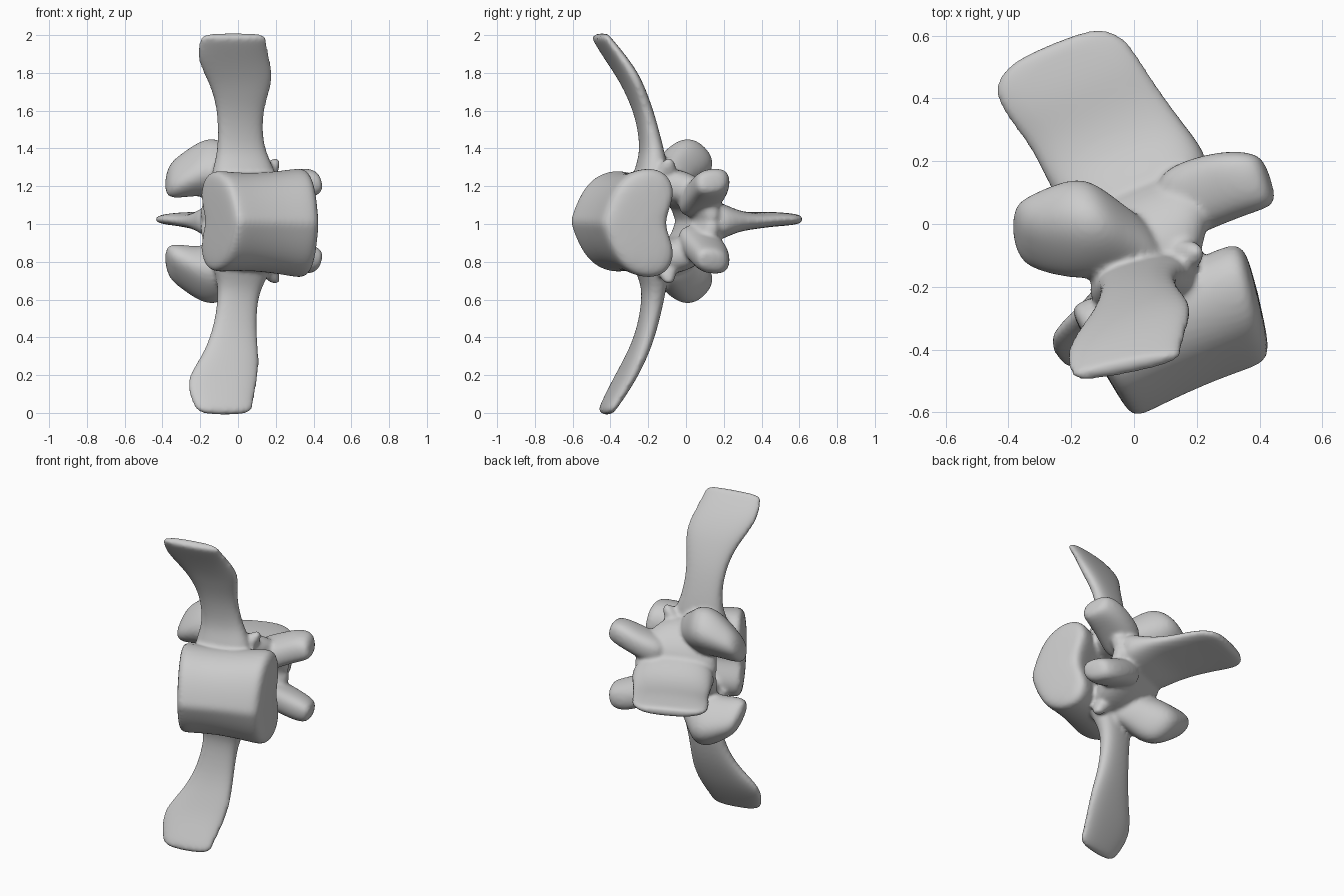
import bpy, bmesh
from math import cos, sin, pi
from mathutils import Vector

if "Cube" in bpy.data.objects:
    bpy.data.objects.remove(bpy.data.objects["Cube"])

bone = bpy.data.materials.new("bone grey")
bone.use_nodes = True
COLOR = (0.6, 0.6, 0.6, 1)
bone.diffuse_color = COLOR
bone.node_tree.nodes["Principled BSDF"].inputs["Base Color"].default_value = COLOR

MID = 1.015                                 # height of the mirror plane
AXIS = Vector((0.92, 0.38, 0))              # direction of the spine
SIDES = 16
parts = []


def skin(name, rings, mirror=False):
    """Closed skin through a list of equal rings, mirrored in height if asked."""
    bm = bmesh.new()
    for flip in ((False, True) if mirror else (False,)):
        loops = []
        for ring in rings:
            pts = [Vector((p.x, p.y, 2 * MID - p.z)) if flip else p for p in ring]
            loops.append([bm.verts.new(p) for p in pts])
        n = len(loops[0])
        for a, b in zip(loops, loops[1:]):
            for i in range(n):
                bm.faces.new((a[i], a[(i + 1) % n], b[(i + 1) % n], b[i]))
        bm.faces.new(loops[0][::-1])
        bm.faces.new(loops[-1])
    bmesh.ops.recalc_face_normals(bm, faces=bm.faces)
    mesh = bpy.data.meshes.new(name)
    bm.to_mesh(mesh)
    bm.free()
    mesh.materials.append(bone)
    obj = bpy.data.objects.new(name, mesh)
    bpy.context.collection.objects.link(obj)
    parts.append(obj)


def oval(center, u, v, a, b):
    """Slightly squared oval with half sizes a along u and b along v."""
    ring = []
    for i in range(SIDES):
        c, s = cos(2 * pi * i / SIDES), sin(2 * pi * i / SIDES)
        c, s = [abs(k) ** 0.8 * (1 if k > 0 else -1) for k in (c, s)]
        ring.append(Vector(center) + u * a * c + v * b * s)
    return ring


def loft(name, u, stations, v=None, mirror=False):
    """Ovals along a path; each station is x, y, z, half width, half thickness."""
    u = Vector(u).normalized()
    centers = [Vector(s[:3]) for s in stations]
    rings = []
    for i, s in enumerate(stations):
        way = centers[min(i + 1, len(centers) - 1)] - centers[max(i - 1, 0)]
        w = Vector(v).normalized() if v else way.cross(u).normalized()
        rings.append(oval(centers[i], u, w, s[3], s[4]))
    skin(name, rings, mirror)


# Body: kidney outline with a ventral keel, swept between two tilted end faces
HALF = [(0, 0), (.03, .14), (.12, .47), (.3, .84), (.6, 1), (.88, .93), (1, .6), (.93, .28), (.85, 0)]
OUTLINE = HALF + [(d, -z) for d, z in HALF[-2:0:-1]]
ventral = Vector((0, -.62, 0)), Vector((.42, -.44, 0))
dorsal = Vector((-.21, -.25, 0)), Vector((.32, -.05, 0))
rings = []
for t, size, height in ((-.02, .7, .19), (0, .96, .265), (.06, 1.02, .28), (.3, .98, .265),
                        (.65, .97, .275), (.92, 1.02, .3), (1.01, .98, .295), (1.06, .75, .22)):
    front, back = ventral[0].lerp(ventral[1], t), dorsal[0].lerp(dorsal[1], t)
    middle = front.lerp(back, .5)
    rings.append([middle + (back - front) * (d - .5) * size + Vector((0, 0, 1.015 - .01 * t + z * height))
                  for d, z in OUTLINE])
skin("body", rings)

# Arch: pedicles and laminae around the canal
loft("arch", AXIS, [(.05, -.27, 1.19, .16, .09), (.06, -.16, 1.205, .165, .1),
                    (.06, -.05, 1.2, .2, .1), (.04, .03, 1.14, .24, .09),
                    (.03, .06, 1.06, .25, .08), (.03, .07, .98, .25, .07)], mirror=True)

# Spinous process: broad thin blade
loft("spinous_process", AXIS, [(.03, .05, MID, .24, .14), (0, .14, MID, .25, .11),
                               (-.06, .23, MID, .24, .06), (-.12, .33, MID, .23, .045),
                               (-.185, .42, MID + .01, .235, .042), (-.235, .5, MID + .01, .235, .036),
                               (-.255, .55, MID + .01, .19, .03), (-.26, .575, MID + .01, .11, .024)],
     v=(0, 0, 1))

# Transverse processes: curved flaring blades
loft("upper_transverse_process", (1, .2, 0),
     [(.03, -.2, 1.16, .2, .1), (.03, -.18, 1.3, .165, .08), (.015, -.18, 1.4, .125, .055),
      (.01, -.215, 1.57, .12, .045), (.015, -.265, 1.7, .155, .044), (.005, -.31, 1.79, .19, .042),
      (-.03, -.38, 1.89, .2, .038), (-.025, -.45, 1.985, .18, .03), (-.02, -.46, 2.005, .17, .024)])
loft("lower_transverse_process", (1, .2, 0),
     [(.03, -.2, .86, .2, .1), (.02, -.17, .72, .14, .075), (0, -.17, .62, .105, .055),
      (-.02, -.21, .42, .12, .046), (-.045, -.27, .28, .165, .044), (-.09, -.33, .17, .2, .04),
      (-.08, -.4, .05, .165, .034), (-.065, -.435, -.01, .15, .026)])

# Cranial articular processes: thick rounded knobs
loft("cranial_articular_processes", (0, .72, .7),
     [(.1, -.12, 1.2, .1, .09), (-.02, -.07, 1.24, .14, .11), (-.12, -.01, 1.3, .165, .14),
      (-.21, -.02, 1.3, .16, .135), (-.31, -.03, 1.255, .135, .1), (-.385, -.03, 1.23, .1, .06)],
     v=(.25, -.7, .68), mirror=True)

# Caudal articular processes: short blunt hooks
loft("caudal_articular_processes", (-.3, 1, .1),
     [(.08, .04, 1.1, .12, .1), (.22, .1, 1.16, .12, .085), (.32, .13, 1.205, .11, .085),
      (.4, .14, 1.225, .095, .075), (.435, .14, 1.225, .07, .045)], v=(-.2, 0, 1), mirror=True)

# Accessory processes: small spurs
loft("accessory_processes", (1, 0, 0), [(.1, -.12, 1.22, .09, .08), (.17, -.1, 1.29, .05, .05),
                                        (.2, -.09, 1.35, .025, .025)], v=(0, 1, 0), mirror=True)

# Fuse the parts into one smooth bone
bpy.ops.object.select_all(action="DESELECT")
for obj in parts:
    obj.select_set(True)
bpy.context.view_layer.objects.active = parts[0]
bpy.ops.object.join()
vertebra = bpy.context.object
vertebra.name = "vertebra"
rounding = vertebra.modifiers.new("rounding", "SUBSURF")
rounding.levels = rounding.render_levels = 2
fuse = vertebra.modifiers.new("fuse", "REMESH")
fuse.mode = "VOXEL"
fuse.voxel_size = 0.012
fuse.use_smooth_shade = True
soften = vertebra.modifiers.new("soften", "SMOOTH")
soften.factor = 0.5
soften.iterations = 5
bpy.ops.object.shade_smooth()
